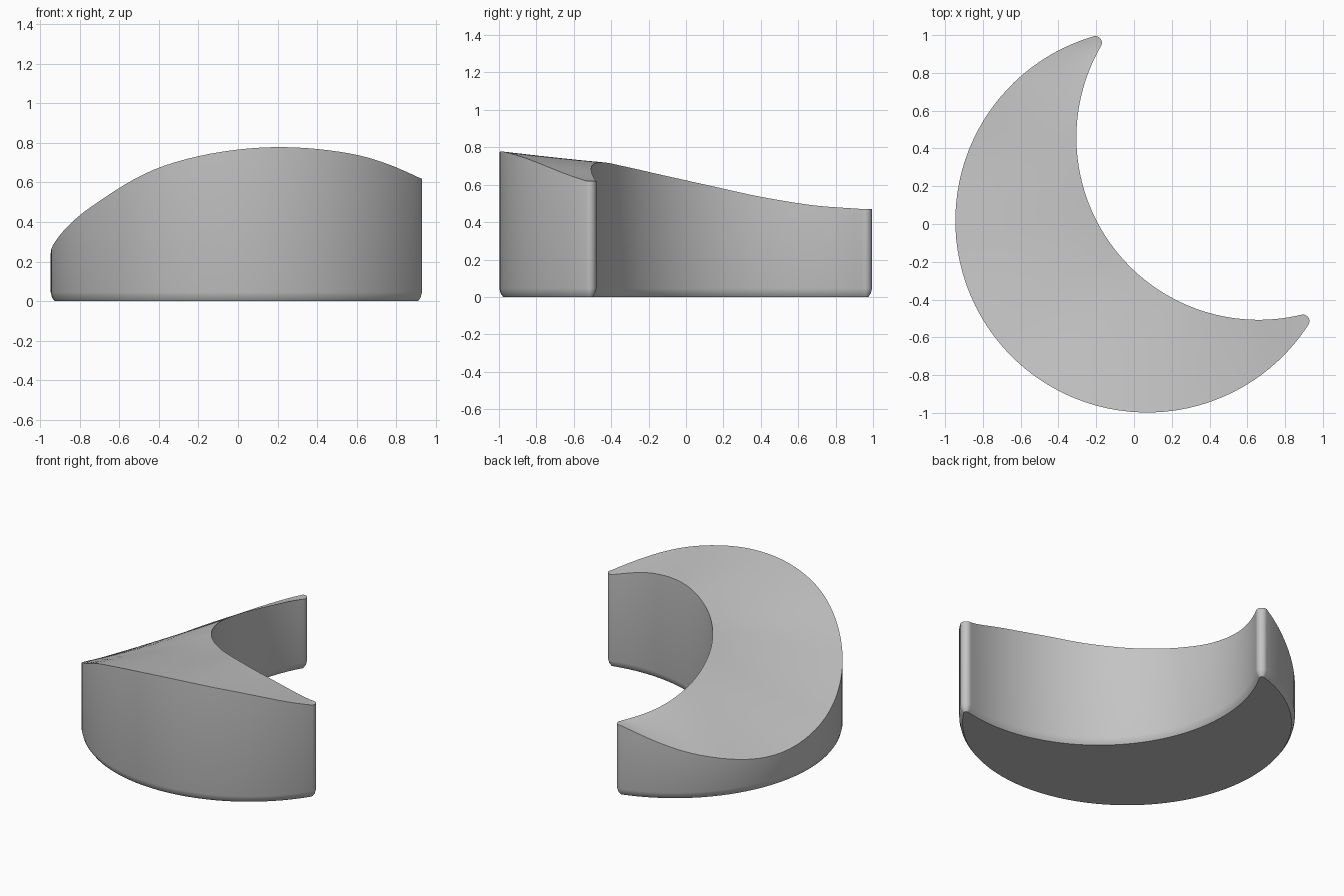
import bpy, bmesh, math
from mathutils import Matrix, Vector

cube = bpy.data.objects.get("Cube")
if cube:
    bpy.data.objects.remove(cube, do_unlink=True)

# Crescent outline: outer circle, inner circle, rounded tips
R_OUT, R_IN, GAP, R_TIP = 1.016, 0.965, 0.736, 0.035
COLS, CAP, ROWS = 64, 6, 8
# Rim heights from the front tip to the back tip
OUTER_Z = [.62, .745, .775, .685, .475, .285, .205, .29, .47]
INNER_Z = [.62, .695, .72, .695, .65, .595, .535, .49, .47]

a = ((R_OUT - R_TIP) ** 2 - (R_IN + R_TIP) ** 2 + GAP ** 2) / (2 * GAP)
h = math.sqrt((R_OUT - R_TIP) ** 2 - a * a)
ANG_OUT = math.atan2(h, a)
ANG_IN = math.atan2(h, GAP - a)


def rim(values, t):
    """Smooth curve through evenly spaced heights, t from 0 to 1."""
    s = t * (len(values) - 1)
    i = min(int(s), len(values) - 2)
    f = s - i
    p1, p2 = values[i], values[i + 1]
    p0 = values[i - 1] if i else 2 * p1 - p2
    p3 = values[i + 2] if i + 2 < len(values) else 2 * p2 - p1
    return p1 + f / 2 * (p2 - p0 + f * (2 * p0 - 5 * p1 + 4 * p2 - p3
                                      + f * (3 * (p1 - p2) + p3 - p0)))


def polar(cx, cy, r, ang):
    return Vector((cx + r * math.cos(ang), cy + r * math.sin(ang), 0))


def cap(side, inset):
    """Pairs on a rounded tip, running from the arms to the apex."""
    apex = (ANG_OUT - ANG_IN) / 2
    pairs = []
    for k in range(1, CAP + 1):
        f = k / CAP
        pairs.append([polar(a, side * h, R_TIP - inset, side * (start + (apex - start) * f))
                      for start in (ANG_OUT, -ANG_IN)])
    return pairs


def sections(inset):
    """Outer and inner outline points, paired from front tip to back tip."""
    arms = []
    for i in range(COLS + 1):
        t = 2 * i / COLS - 1
        arms.append([polar(0, 0, R_OUT - inset, math.pi - t * (math.pi - ANG_OUT)),
                     polar(GAP, 0, R_IN + inset, math.pi - t * ANG_IN)])
    return cap(-1, inset)[::-1] + arms + cap(1, inset)


def raised(p, z):
    return Vector((p.x, p.y, z))


bm = bmesh.new()


def skin(grid):
    for r0, r1 in zip(grid, grid[1:]):
        for i in range(len(r0) - 1):
            bm.faces.new((r0[i], r0[i + 1], r1[i + 1], r1[i]))


def loop(pairs):
    ring = [p[0] for p in pairs] + [p[-1] for p in reversed(pairs)]
    return ring + ring[:1]


# Twisted top surface
top = []
for i, (outer, inner) in enumerate(sections(0)):
    t = min(max((i - CAP) / COLS, 0), 1)
    zo, zi = rim(OUTER_Z, t), rim(INNER_Z, t)
    top.append([bm.verts.new(raised(outer.lerp(inner, k / ROWS), zo + (zi - zo) * k / ROWS))
                for k in range(ROWS + 1)])
skin(top)

# Upright walls, rounded bottom edge and flat base
rings = [loop(top)]
for inset, z in ((0, .045), (.007, .018), (.02, 0)):
    pairs = [[bm.verts.new(raised(p, z)) for p in pair] for pair in sections(inset)]
    rings.append(loop(pairs))
skin(rings)
skin(pairs)

bmesh.ops.remove_doubles(bm, verts=bm.verts, dist=0.0002)
bmesh.ops.recalc_face_normals(bm, faces=bm.faces)
bm.transform(Matrix.Translation((.07, .018, 0)) @ Matrix.Rotation(math.radians(36.7), 4, 'Z'))

mesh = bpy.data.meshes.new("crescent_block")
bm.to_mesh(mesh)
bm.free()
block = bpy.data.objects.new("crescent_block", mesh)
bpy.context.collection.objects.link(block)

grey = bpy.data.materials.new("plain_grey")
grey.use_nodes = True
colour = (.55, .55, .55, 1)
grey.diffuse_color = colour
for node in grey.node_tree.nodes:
    if node.type == 'BSDF_PRINCIPLED':
        node.inputs["Base Color"].default_value = colour
mesh.materials.append(grey)

bpy.ops.object.select_all(action='DESELECT')
block.select_set(True)
bpy.context.view_layer.objects.active = block
bpy.ops.object.shade_smooth_by_angle(angle=math.radians(35))
